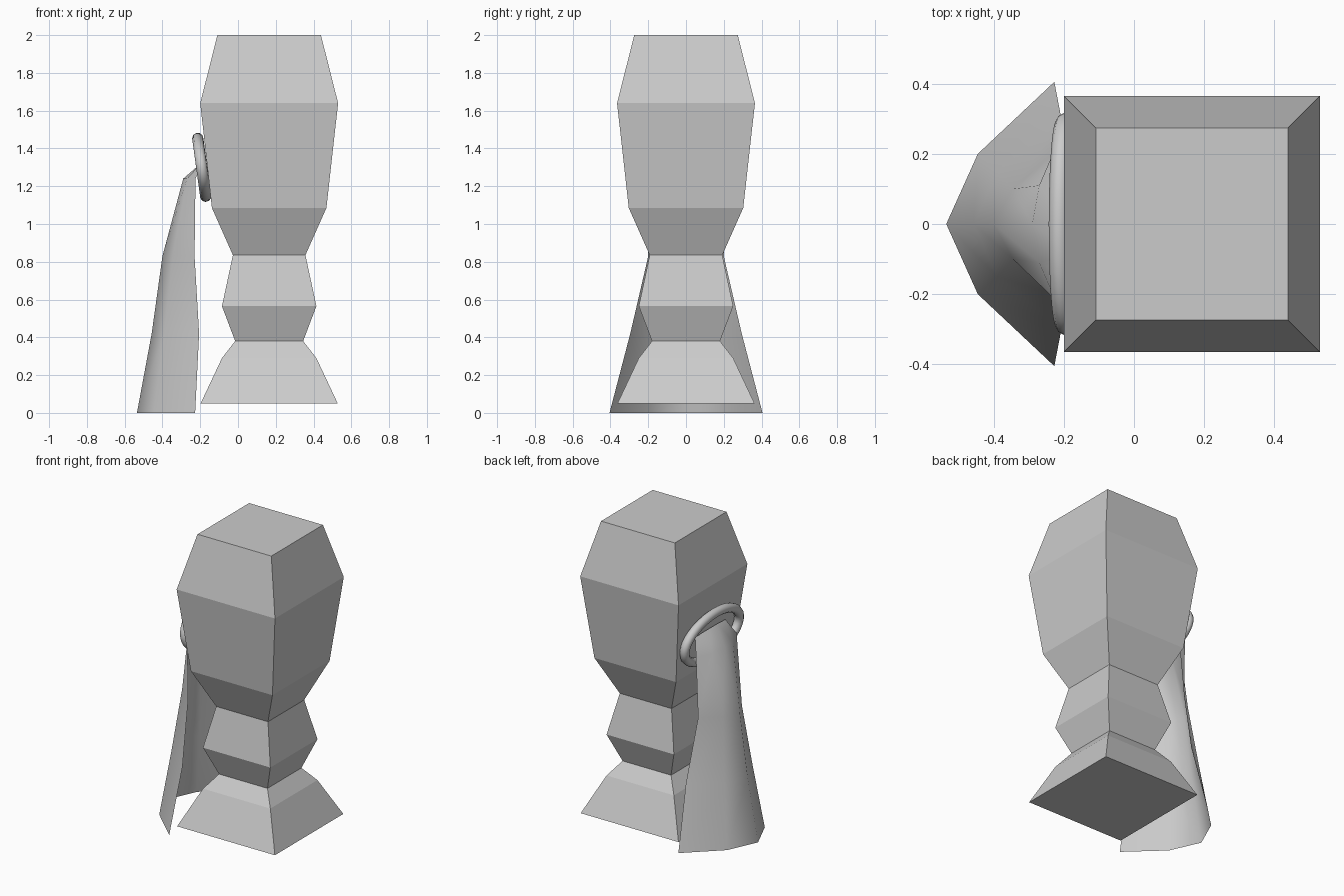
import bpy
from math import cos, sin, tau

if "Cube" in bpy.data.objects:
    bpy.data.objects.remove(bpy.data.objects["Cube"])


def make_mesh(name, verts, faces, smooth=False):
    mesh = bpy.data.meshes.new(name)
    mesh.from_pydata(verts, [], faces)
    for p in mesh.polygons:
        p.use_smooth = smooth
    obj = bpy.data.objects.new(name, mesh)
    bpy.context.collection.objects.link(obj)
    return obj


def grid_faces(rows, cols, cyclic=False):
    span = cols if cyclic else cols - 1
    return [(r * cols + c, r * cols + (c + 1) % cols,
             (r + 1) * cols + (c + 1) % cols, (r + 1) * cols + c)
            for r in range(rows - 1) for c in range(span)]


# Body: square section following a (half width, height) profile
CX = 0.165
profile = [(0.363, 0.05), (0.25, 0.29), (0.18, 0.38), (0.25, 0.565),
           (0.192, 0.835), (0.303, 1.085), (0.365, 1.64), (0.274, 2.0)]
corners = [(-1, -1), (1, -1), (1, 1), (-1, 1)]
verts = [(CX + sx * w, sy * w, z) for w, z in profile for sx, sy in corners]
n = len(verts)
faces = grid_faces(len(profile), 4, cyclic=True)
faces += [(3, 2, 1, 0), (n - 4, n - 3, n - 2, n - 1)]
make_mesh("body", verts, faces)

# Cape: open sheet, five columns; per row height, centre x, middle (x, y), edge (x, y)
cape_rows = [(0.0, -0.535, (-0.445, 0.20), (-0.227, 0.405)),
             (0.42, -0.457, (-0.39, 0.15), (-0.206, 0.295)),
             (0.83, -0.40, (-0.345, 0.10), (-0.23, 0.20)),
             (1.24, -0.29, (-0.27, 0.11), (-0.225, 0.215)),
             (1.34, -0.175, (-0.175, 0.08), (-0.18, 0.16))]
verts = []
for z, cx, (mx, my), (ex, ey) in cape_rows:
    verts += [(ex, ey, z), (mx, my, z), (cx, 0, z), (mx, -my, z), (ex, -ey, z)]
make_mesh("cape", verts, grid_faces(len(cape_rows), 5), smooth=True)

# Ring: oval tube tilted against the sloping side of the body
curve = bpy.data.curves.new("cape_ring", 'CURVE')
curve.dimensions = '3D'
curve.bevel_depth = 0.03
curve.bevel_resolution = 3
spline = curve.splines.new('POLY')
COUNT = 40
spline.points.add(COUNT - 1)
for i, p in enumerate(spline.points):
    a = tau * i / COUNT
    p.co = (-0.192 - 0.021 * sin(a), 0.288 * cos(a), 1.30 + 0.153 * sin(a), 1)
spline.use_cyclic_u = True
spline.use_smooth = True
ring = bpy.data.objects.new("cape_ring", curve)
bpy.context.collection.objects.link(ring)
bpy.context.view_layer.objects.active = ring
ring.select_set(True)
bpy.ops.object.convert(target='MESH')
